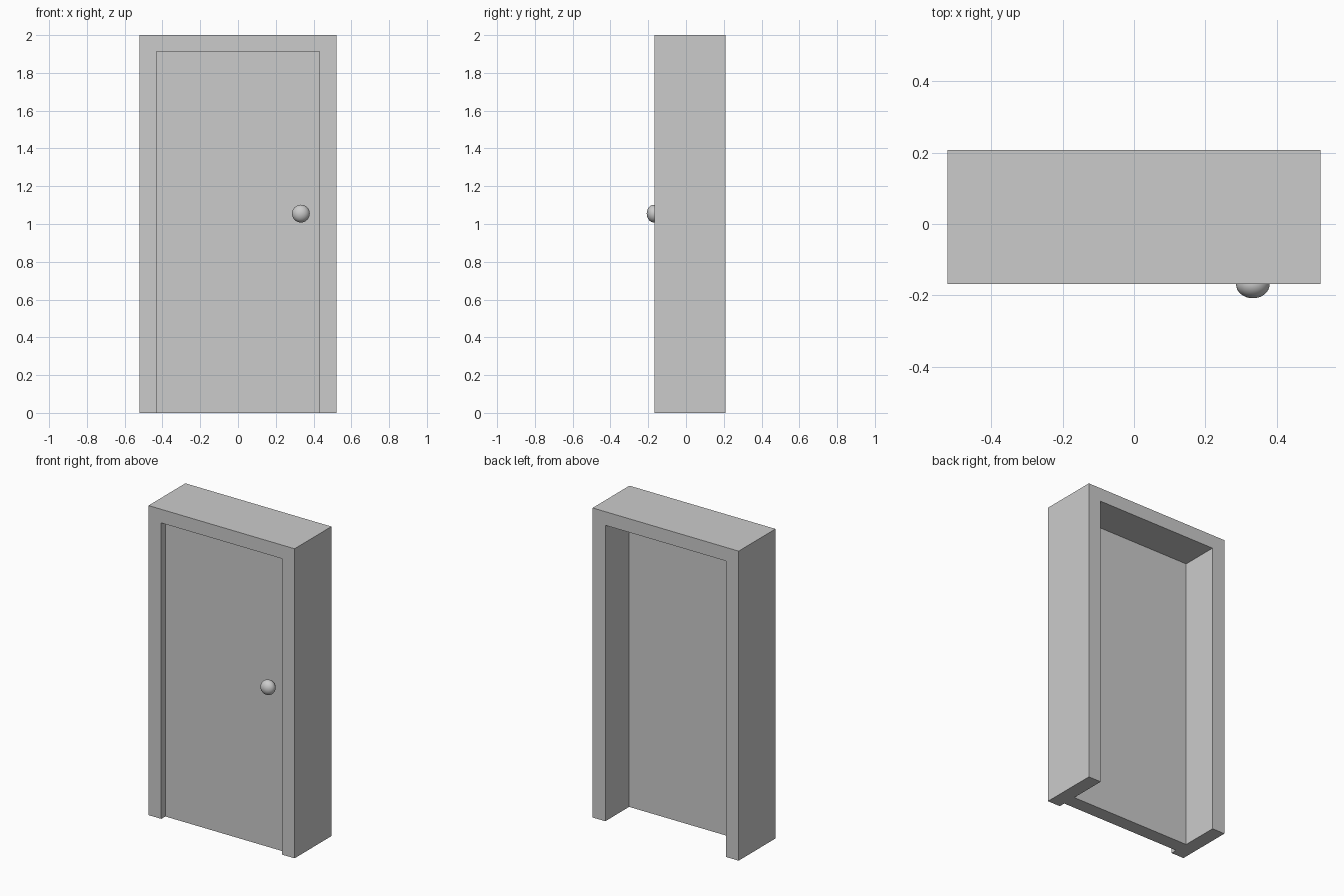
import bpy, bmesh, math

if "Cube" in bpy.data.objects:
    bpy.data.objects.remove(bpy.data.objects["Cube"])

FRONT, BACK = -0.168, 0.208          # frame depth
HALF_W, HEIGHT = 0.522, 2.0          # outer frame
OPEN_W, OPEN_H = 0.431, 1.912        # opening (half width, height)
DOOR_F, DOOR_B = -0.127, -0.035      # door faces


def extrude_outline(name, outline, y0, y1):
    """Extrude an x-z outline from y0 to y1."""
    bm = bmesh.new()
    face = bm.faces.new([bm.verts.new((x, y0, z)) for x, z in outline])
    out = bmesh.ops.extrude_face_region(bm, geom=[face])
    moved = [v for v in out["geom"] if isinstance(v, bmesh.types.BMVert)]
    bmesh.ops.translate(bm, verts=moved, vec=(0, y1 - y0, 0))
    bmesh.ops.recalc_face_normals(bm, faces=bm.faces)
    mesh = bpy.data.meshes.new(name)
    bm.to_mesh(mesh)
    bm.free()
    obj = bpy.data.objects.new(name, mesh)
    bpy.context.collection.objects.link(obj)
    return obj


# Frame: two jambs and a header in one U-shaped profile
half = [(HALF_W, HEIGHT), (HALF_W, 0), (OPEN_W, 0), (OPEN_W, OPEN_H)]
extrude_outline("door_frame", half + [(-x, z) for x, z in reversed(half)], FRONT, BACK)

# Door panel, recessed in the opening
extrude_outline("door_panel",
                [(-OPEN_W, 0), (OPEN_W, 0), (OPEN_W, OPEN_H), (-OPEN_W, OPEN_H)],
                DOOR_F, DOOR_B)

# Flattened round knob
bpy.ops.mesh.primitive_uv_sphere_add(segments=32, ring_count=16, radius=1,
                                     location=(0.333, -0.169, 1.055),
                                     rotation=(math.pi / 2, 0, 0))
knob = bpy.context.object
knob.name = "door_knob"
knob.scale = (0.047, 0.047, 0.039)
bpy.ops.object.shade_smooth()

# Short stem joining the knob to the door
bpy.ops.mesh.primitive_cylinder_add(vertices=24, radius=0.018, depth=0.04,
                                    location=(0.333, -0.14, 1.055),
                                    rotation=(math.pi / 2, 0, 0))
bpy.context.object.name = "knob_stem"
bpy.ops.object.shade_smooth_by_angle()
